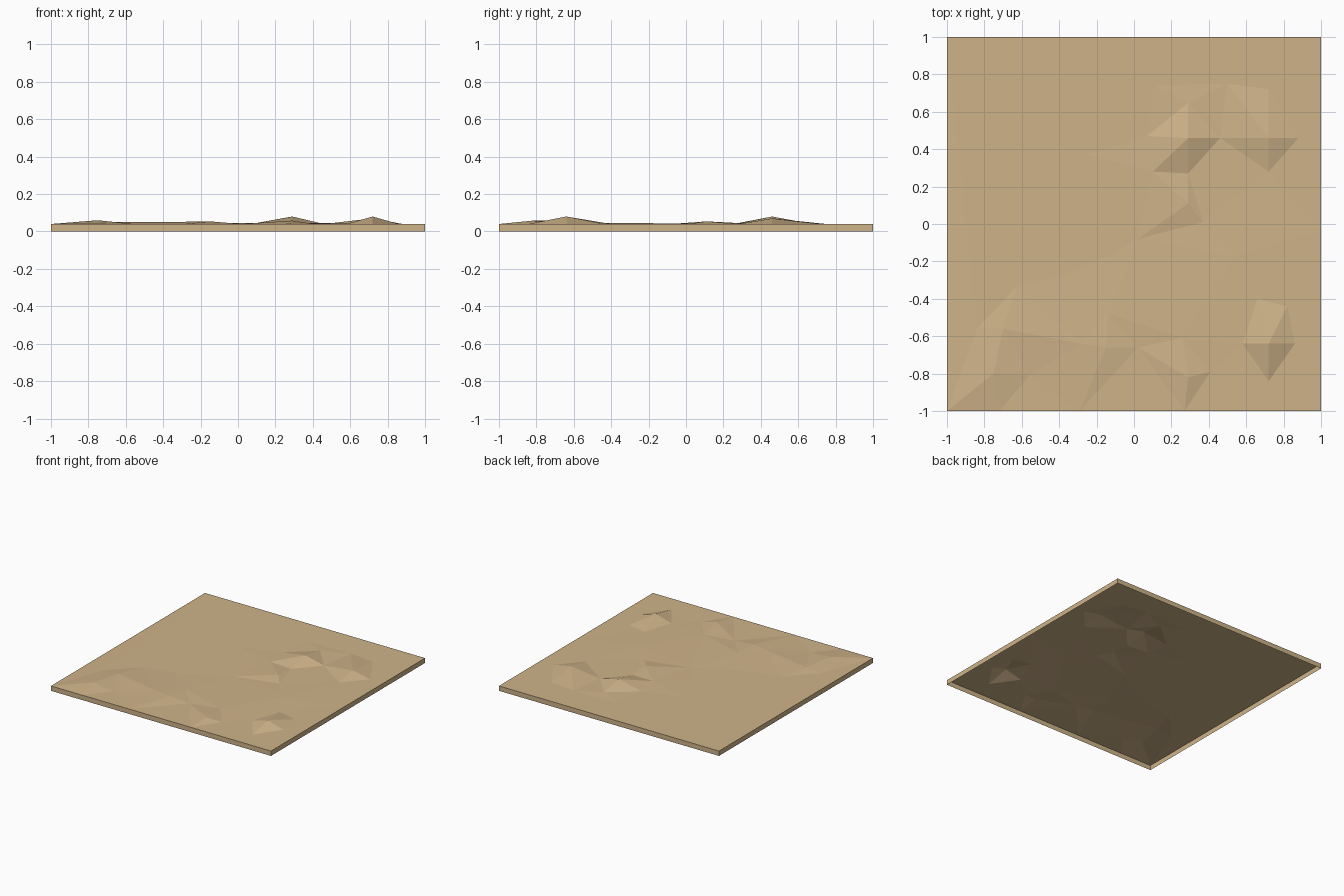
import bpy, bmesh
from mathutils import Vector
from mathutils.geometry import delaunay_2d_cdt

if "Cube" in bpy.data.objects:
    bpy.data.objects.remove(bpy.data.objects["Cube"])

BASE = 0.04

sand = bpy.data.materials.new("sand tan")
sand.diffuse_color = (0.62, 0.45, 0.25, 1)
sand.use_nodes = True
sand.node_tree.nodes["Principled BSDF"].inputs["Base Color"].default_value = sand.diffuse_color

# raised points of the dunes: x, y, height
raised = [(0.29, 0.46, 0.08), (0.72, 0.46, 0.07), (0.72, -0.64, 0.08),
          (0.29, 0.11, 0.054), (-0.75, -0.80, 0.06), (-0.70, -0.56, 0.052),
          (-0.28, -0.64, 0.052), (-0.15, -0.66, 0.054), (0.29, -0.82, 0.058),
          (0.26, -0.61, 0.045), (-0.14, -0.48, 0.047), (0.29, 0.65, 0.045),
          (0.54, -0.17, 0.044), (0.10, 0.28, 0.045), (-0.84, -0.56, 0.043)]
# points on the flat ground: x, y
flat = [(0.11, 0.74), (0.07, 0.47), (0.29, 0.27), (0.46, 0.46), (0.72, 0.72),
        (0.88, 0.46), (0.72, 0.28), (0.58, -0.64), (0.86, -0.64), (0.72, -0.84),
        (0.66, -0.40), (-0.13, 0.11), (0.37, 0.01), (0.02, -0.08), (-0.63, -0.34),
        (-0.56, -0.81), (-0.38, -0.28), (-0.11, -0.16), (0.02, -0.66), (0.41, -0.79),
        (0.82, -0.44), (-0.88, 0.76), (-0.81, 0.46), (-0.53, 0.24), (-0.25, 0.37),
        (-0.26, 0.65), (0.50, 0.75)]
# outline, counter-clockwise
rim = [(-1, -1), (-0.72, -1), (-0.29, -1), (0.27, -1), (0.60, -1), (1, -1),
       (1, -0.59), (1, -0.04), (1, 1), (-1, 1)]

pts = [(x, y, BASE) for x, y in rim] + raised + [(x, y, BASE) for x, y in flat]
n = len(rim)
verts2d, _, faces, orig, _, _ = delaunay_2d_cdt(
    [Vector(p[:2]) for p in pts], [(i, (i + 1) % n) for i in range(n)], [], 0, 1e-5)

# dune surface
bm = bmesh.new()
vs = [bm.verts.new((v.x, v.y, pts[o[0]][2] if o else BASE)) for v, o in zip(verts2d, orig)]
for f in faces:
    bm.faces.new([vs[i] for i in f])

# side walls, open underneath
border = [e for e in bm.edges if e.is_boundary]
ext = bmesh.ops.extrude_edge_only(bm, edges=border)
for g in ext["geom"]:
    if isinstance(g, bmesh.types.BMVert):
        g.co.z = 0
bmesh.ops.recalc_face_normals(bm, faces=bm.faces)
bm.normal_update()
if sum(f.normal.z for f in bm.faces) < 0:
    bmesh.ops.reverse_faces(bm, faces=bm.faces)

me = bpy.data.meshes.new("sand_ground")
bm.to_mesh(me)
bm.free()
me.materials.append(sand)
ob = bpy.data.objects.new("sand_ground", me)
bpy.context.collection.objects.link(ob)
